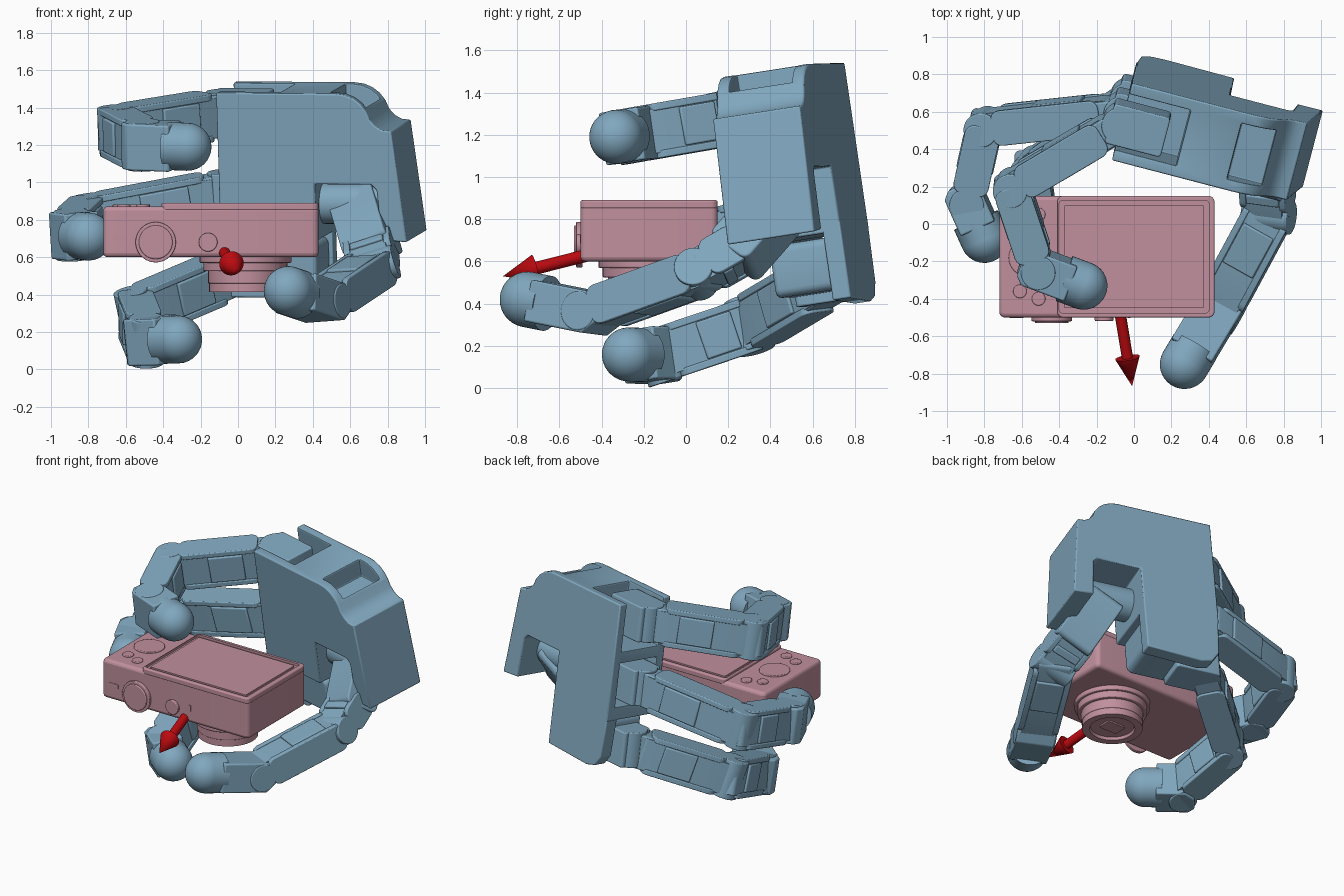
import bpy, bmesh, math
from mathutils import Vector as V, Matrix

if "Cube" in bpy.data.objects:
    bpy.data.objects.remove(bpy.data.objects["Cube"])


def material(name, rgb):
    m = bpy.data.materials.new(name)
    m.diffuse_color = (*rgb, 1)
    m.use_nodes = True
    m.node_tree.nodes["Principled BSDF"].inputs["Base Color"].default_value = m.diffuse_color
    return m


BLUE = material("hand_blue", (0.22, 0.39, 0.52))
PINK = material("camera_pink", (0.53, 0.28, 0.34))
RED = material("arrow_red", (0.50, 0.003, 0.005))


def finish(bm, name, mat, bevel=0.0):
    bmesh.ops.recalc_face_normals(bm, faces=bm.faces)
    me = bpy.data.meshes.new(name)
    bm.to_mesh(me)
    bm.free()
    ob = bpy.data.objects.new(name, me)
    bpy.context.collection.objects.link(ob)
    if mat:
        me.materials.append(mat)
    if bevel:
        b = ob.modifiers.new("bevel", "BEVEL")
        b.width, b.segments, b.limit_method = bevel, 3, "ANGLE"
        b.angle_limit = math.radians(40)
    return ob


def prism(name, pts, o, ax, ay, az, z0, z1, mat, bevel=0.0):
    """Outline in the ax/ay plane, extruded along az from z0 to z1."""
    bm = bmesh.new()
    lo, hi = [[bm.verts.new(o + ax * x + ay * y + az * z) for x, y in pts] for z in (z0, z1)]
    bm.faces.new(lo)
    bm.faces.new(hi)
    n = len(pts)
    for i in range(n):
        bm.faces.new((lo[i], lo[(i + 1) % n], hi[(i + 1) % n], hi[i]))
    return finish(bm, name, mat, bevel)


def rect(x0, x1, y0, y1, c=0.0):
    """Rectangle outline with optional rounded corners."""
    if not c:
        return [(x0, y0), (x1, y0), (x1, y1), (x0, y1)]
    out = []
    for k, (cx, cy) in enumerate(((x1 - c, y1 - c), (x0 + c, y1 - c), (x0 + c, y0 + c), (x1 - c, y0 + c))):
        for j in range(5):
            a = math.pi / 2 * (k + j / 4)
            out.append((cx + c * math.cos(a), cy + c * math.sin(a)))
    return out


def rod(name, a, b, r1, r2, mat, bevel=0.0, ball=False):
    """Cylinder or cone from a to b, optionally with a ball at b."""
    a, b = V(a), V(b)
    d = b - a
    rot = d.to_track_quat("Z", "Y").to_matrix().to_4x4()
    bm = bmesh.new()
    bmesh.ops.create_cone(bm, cap_ends=True, segments=40, radius1=r1, radius2=r2, depth=d.length,
                          matrix=Matrix.Translation((a + b) / 2) @ rot)
    if ball:
        bmesh.ops.create_uvsphere(bm, u_segments=40, v_segments=20, radius=r2, matrix=Matrix.Translation(b) @ rot)
    return finish(bm, name, mat, bevel)


def cut(ob, cutter):
    m = ob.modifiers.new("cut", "BOOLEAN")
    m.operation, m.object, m.solver = "DIFFERENCE", cutter, "EXACT"
    cutter.hide_render = True
    cutter.hide_viewport = True


X, Y, Z = V((1, 0, 0)), V((0, 1, 0)), V((0, 0, 1))

# camera body, lying with its lens down
prism("camera_body", rect(-0.72, 0.43, -0.50, 0.15, 0.03), V(), X, Y, Z, 0.60, 0.872, PINK, 0.022)
screen = prism("camera_screen", rect(-0.41, 0.43, -0.50, 0.15, 0.03), V(), X, Y, Z, 0.85, 0.89, PINK, 0.008)
groove = prism("screen_groove_cutter", rect(-0.40, 0.40, -0.475, 0.125, 0.015), V(), X, Y, Z, 0.874, 0.93, None)
cut(screen, groove)
prism("screen_glass", rect(-0.375, 0.375, -0.45, 0.10, 0.01), V(), X, Y, Z, 0.865, 0.886, PINK)

# lens tube under the body
for i, (r, z0, z1) in enumerate(((0.245, 0.61, 0.57), (0.225, 0.58, 0.525), (0.20, 0.54, 0.46))):
    rod(f"lens_ring_{i}", (0.04, -0.17, z0), (0.04, -0.17, z1), r, r, PINK, 0.006)
front = rod("lens_front", (0.04, -0.17, 0.47), (0.04, -0.17, 0.415), 0.195, 0.195, PINK)
cut(front, rod("lens_front_cutter", (0.04, -0.17, 0.435), (0.04, -0.17, 0.38), 0.14, 0.155, None))
prism("lens_shutter", rect(-0.03, 0.11, -0.22, -0.12, 0.015), V(), X, Y, Z, 0.425, 0.45, PINK)

# controls on the back and the shutter edge
rod("control_dial", (-0.57, -0.18, 0.86), (-0.57, -0.18, 0.882), 0.10, 0.10, PINK, 0.005)
for i, (x, y) in enumerate(((-0.61, -0.36), (-0.51, -0.40), (-0.61, 0.01), (-0.51, 0.05))):
    rod(f"back_button_{i}", (x, y, 0.86), (x, y, 0.883), 0.036, 0.036, PINK, 0.005)
rod("shutter_ring", (-0.44, -0.49, 0.68), (-0.44, -0.52, 0.68), 0.108, 0.108, PINK, 0.005)
rod("shutter_button", (-0.44, -0.50, 0.68), (-0.44, -0.53, 0.68), 0.09, 0.09, PINK, 0.005)
rod("power_button", (-0.16, -0.49, 0.68), (-0.16, -0.518, 0.68), 0.05, 0.05, PINK, 0.005)
prism("speaker_slot", rect(-0.665, -0.59, 0.69, 0.72), V(), X, Z, Y, -0.503, -0.48, PINK)
prism("indicator", rect(-0.035, -0.02, 0.685, 0.725), V(), X, Z, Y, -0.503, -0.48, PINK)

# direction arrow
tail, neck, tip = V((-0.125, -0.17, 0.705)), V((-0.035, -0.715, 0.567)), V((-0.01, -0.867, 0.53))
rod("arrow_shaft", tail, neck, 0.03, 0.03, RED)
rod("arrow_head", neck, tip, 0.066, 0.0, RED)

# palm frame: W toward the wrist, S across the fingers, B toward the back of the hand
S = V((-0.03, -0.145, 0.989)).normalized()
B = V((0.25, 0.955, 0.15))
B = (B - S * B.dot(S)).normalized()
W = -S.cross(B)
Q = V((-0.118, 0.34, 1.478))


def palm(u, t, v):
    return Q + W * u + B * t + S * v


# palm shell: rounded shoulder at the wrist and a thumb notch below
outline = [(0, 0), (0.66, 0)]
outline += [(0.66 + 0.19 * math.sin(a), -0.19 + 0.19 * math.cos(a))
            for a in (math.radians(d) for d in (15, 30, 45, 60, 75))]
outline += [(0.875, -0.175), (0.91, -0.195), (0.96, -0.20), (1.03, -0.80), (0.89, -0.79),
            (0.87, -0.52), (0.84, -0.49), (0.53, -0.49), (0.53, -0.80), (0, -0.80)]
shell = prism("palm_shell", outline, Q, W, S, B, 0, 0.43, BLUE)
# pockets: open bays for the finger motors, a recess in the shoulder
for i, (u0, u1, v0, v1) in enumerate(((-0.1, 0.34, -0.33, 0.1), (-0.1, 0.2, -0.71, -0.41), (0.62, 0.81, -0.13, 0.2))):
    cut(shell, prism(f"palm_pocket_cutter_{i}", rect(u0, u1, 0.06, 0.37), Q, W, B, S, v0, v1, None))
b = shell.modifiers.new("bevel", "BEVEL")
b.width, b.segments, b.limit_method, b.angle_limit = 0.008, 2, "ANGLE", math.radians(40)

# lower extension: back plate with the last finger's motor in front of it
leg = [(0, -0.75), (0.53, -0.75), (0.53, -1.12), (0.15, -1.14), (0.07, -1.12), (0.02, -1.05)]
prism("lower_plate", leg, Q, W, S, B, 0.34, 0.43, BLUE, 0.008)
prism("lower_motor", rect(0.08, 0.51, -1.07, -0.82, 0.04), Q, W, S, B, 0.06, 0.35, BLUE, 0.02)


def axes(a, b, w):
    d = (b - a).normalized()
    w = (w - d * w.dot(d)).normalized()
    return d, w, w.cross(d)


def link(name, a, b, w):
    """Finger segment: narrow core, rounded side covers and a motor cover."""
    d, w, n = axes(a, b, w)
    L = (b - a).length
    prism(name + "_core", rect(-0.07, L + 0.03, -0.085, 0.085, 0.03), a, d, n, w, -0.105, 0.105, BLUE)
    for s in (-1, 1):
        z = sorted((s * 0.095, s * 0.13))
        prism(name + "_cover", rect(-0.02, L - 0.06, -0.095, 0.095, 0.05), a, d, n, w, *z, BLUE, 0.006)
    prism(name + "_motor", rect(0.08, L * 0.55, -0.10, 0.10), a, d, n, w, -0.092, 0.092, BLUE, 0.008)
    rod(name + "_joint", b - w * 0.13, b + w * 0.13, 0.092, 0.092, BLUE, 0.006)


def fingertip(name, a, b, w, r=0.128):
    """Last segment: chamfered block that carries a round rubber tip."""
    d, w, n = axes(a, b, w)
    e = (b - a).length - 0.07
    prism(name + "_end_block", [(-0.06, -0.10), (e, -0.10), (e, 0.10), (-0.04, 0.10), (-0.10, 0.04), (-0.10, -0.06)],
          a, d, n, w, -0.125, 0.125, BLUE, 0.01)
    rod(name + "_tip", b - d * 0.11, b, r, r, BLUE, ball=True)


# three fingers, each: knuckle, middle joint, end joint, tip
fingers = {
    "upper_finger": ((-0.07, 0.54, 1.37), (-0.655, 0.195, 1.275), (-0.51, -0.24, 1.20), (-0.27, -0.33, 1.19)),
    "middle_finger": ((-0.06, 0.60, 0.94), (-0.80, 0.52, 0.80), (-0.89, 0.12, 0.72), (-0.80, -0.08, 0.71)),
    "lower_finger": ((-0.03, 0.67, 0.52), (-0.55, 0.30, 0.30), (-0.49, -0.13, 0.155), (-0.32, -0.27, 0.16)),
}
for name, pts in fingers.items():
    p0, p1, p2, p3 = map(V, pts)
    d, w, n = axes(p0, p1, S)
    rod(name + "_knuckle", p0 - S * 0.12, p0 + S * 0.12, 0.10, 0.10, BLUE, 0.006)
    prism(name + "_base", rect(-0.06, 0.25, -0.11, 0.11, 0.02), p0, W, B, S, -0.12, 0.12, BLUE, 0.008)
    prism(name + "_bracket", rect(-0.02, 0.15, -0.08, 0.08), p0, d, n, w, -0.115, 0.115, BLUE, 0.01)
    link(name + "_long", p0 + d * 0.13, p1, S)
    link(name + "_short", p1, p2, S)
    fingertip(name, p2, p3, S)

# thumb: roll motor in the notch, bracket, segment and tip
rod("thumb_roll_motor", palm(0.50, 0.19, -0.62), palm(0.88, 0.19, -0.62), 0.11, 0.11, BLUE, 0.01)
T0, T1, T2, T3 = V((0.71, 0.26, 0.66)), V((0.72, 0.05, 0.54)), V((0.45, -0.45, 0.36)), V((0.27, -0.75, 0.42))
hinge = V((0.87, -0.48, 0.06))
root = palm(0.72, 0.2, -0.64)
d, w, n = axes(root, T0, hinge)
prism("thumb_bracket", rect(-0.05, (T0 - root).length + 0.06, -0.12, 0.12, 0.04), root, d, n, w, -0.13, 0.13, BLUE, 0.01)
link("thumb_base", T0, T1, hinge)
link("thumb_segment", T1, T2, hinge)
fingertip("thumb", T2, T3, hinge, 0.132)

# smooth round surfaces, keep edges crisp
for ob in bpy.context.scene.objects:
    if not ob.hide_render:
        ob.select_set(True)
        bpy.context.view_layer.objects.active = ob
bpy.ops.object.shade_smooth_by_angle(angle=math.radians(30))
